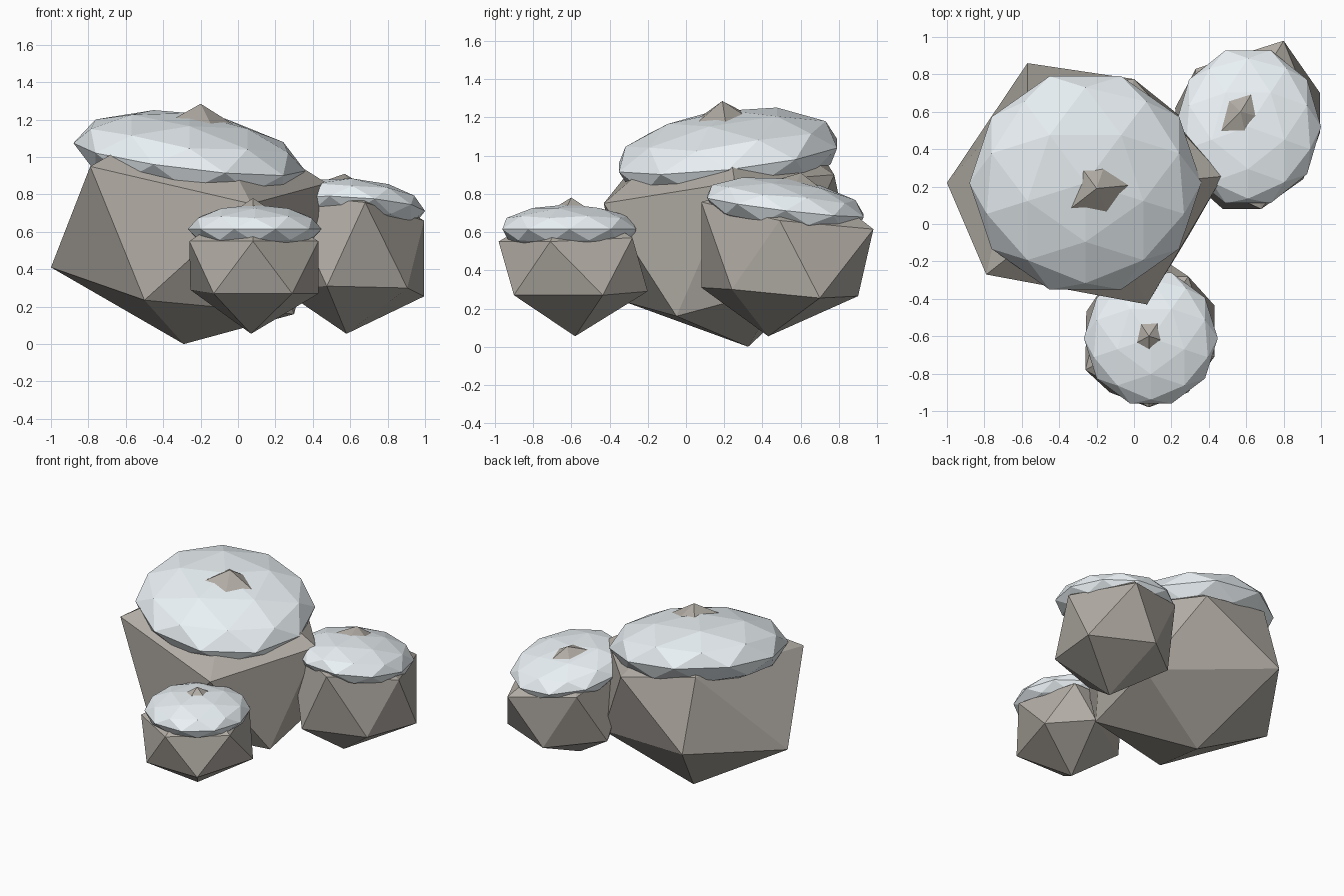
import bpy, bmesh, math
from mathutils import Matrix

if "Cube" in bpy.data.objects:
    bpy.data.objects.remove(bpy.data.objects["Cube"])


def material(name, color):
    m = bpy.data.materials.new(name)
    m.diffuse_color = (*color, 1)
    m.use_nodes = True
    m.node_tree.nodes["Principled BSDF"].inputs["Base Color"].default_value = m.diffuse_color
    return m


STONE = material("stone", (0.44, 0.41, 0.37))
SNOW = material("snow", (0.83, 0.89, 0.92))


def finish(bm, name, mat):
    bmesh.ops.recalc_face_normals(bm, faces=bm.faces)
    me = bpy.data.meshes.new(name)
    bm.to_mesh(me)
    bm.free()
    me.materials.append(mat)
    ob = bpy.data.objects.new(name, me)
    bpy.context.collection.objects.link(ob)
    return ob


def rock(name, bottom, lower, upper, top):
    """Irregular icosahedron: two tips and two staggered rings of five."""
    bm = bmesh.new()
    b, t = bm.verts.new(bottom), bm.verts.new(top)
    lo = [bm.verts.new(p) for p in lower]
    up = [bm.verts.new(p) for p in upper]
    for i in range(5):
        j = (i + 1) % 5
        for f in ((b, lo[j], lo[i]), (lo[i], lo[j], up[i]),
                  (lo[j], up[j], up[i]), (t, up[i], up[j])):
            bm.faces.new(f)
    return finish(bm, name, STONE)


def snow_cap(name, centre, radii, slope):
    """Squashed faceted ball, sheared to follow the top of its rock."""
    bm = bmesh.new()
    bmesh.ops.create_icosphere(bm, subdivisions=2, radius=1,
                               matrix=Matrix.Rotation(math.radians(-18), 4, 'Z'))
    for v in bm.verts:
        x, y, z = (v.co[k] * radii[k] for k in range(3))
        z += slope[0] * x + slope[1] * y
        v.co = (centre[0] + x, centre[1] + y, centre[2] + z)
    return finish(bm, name, SNOW)


# Large rock, back left
rock("large_rock", (-.29, .325, 0),
     [(-.5, -.32, .235), (.3, -.05, .16), (.33, .51, .31), (-.57, .86, .5), (-1, .22, .41)],
     [(.07, -.43, .75), (.475, .255, .86), (0, .775, .9), (-.57, .70, 1.02), (-.79, -.27, .95)],
     (-.2, .19, 1.285))
snow_cap("large_snow_cap", (-.26, .22, 1.0), (.62, .6, .235), (-.12, .11))

# Medium rock, back right
rock("medium_rock", (.58, .43, .055),
     [(.475, .08, .31), (.905, .24, .3), (.995, .7, .255), (.56, .9, .265), (.22, .62, .3)],
     [(.68, .08, .757), (.995, .49, .66), (.8, .98, .615), (.33, .83, .68), (.25, .28, .8)],
     (.57, .6, .91))
snow_cap("medium_snow_cap", (.61, .52, .735), (.39, .43, .145), (-.06, -.12))

# Small rock, front
rock("small_rock", (.07, -.58, .055),
     [(-.13, -.9, .27), (.29, -.9, .27), (.43, -.435, .27), (.17, -.2, .29), (-.255, -.47, .29)],
     [(.08, -.98, .55), (.43, -.71, .55), (.29, -.28, .57), (-.13, -.28, .56), (-.26, -.78, .55)],
     (.08, -.6, .78))
snow_cap("small_snow_cap", (.09, -.61, .615), (.358, .368, .13), (0, 0))
